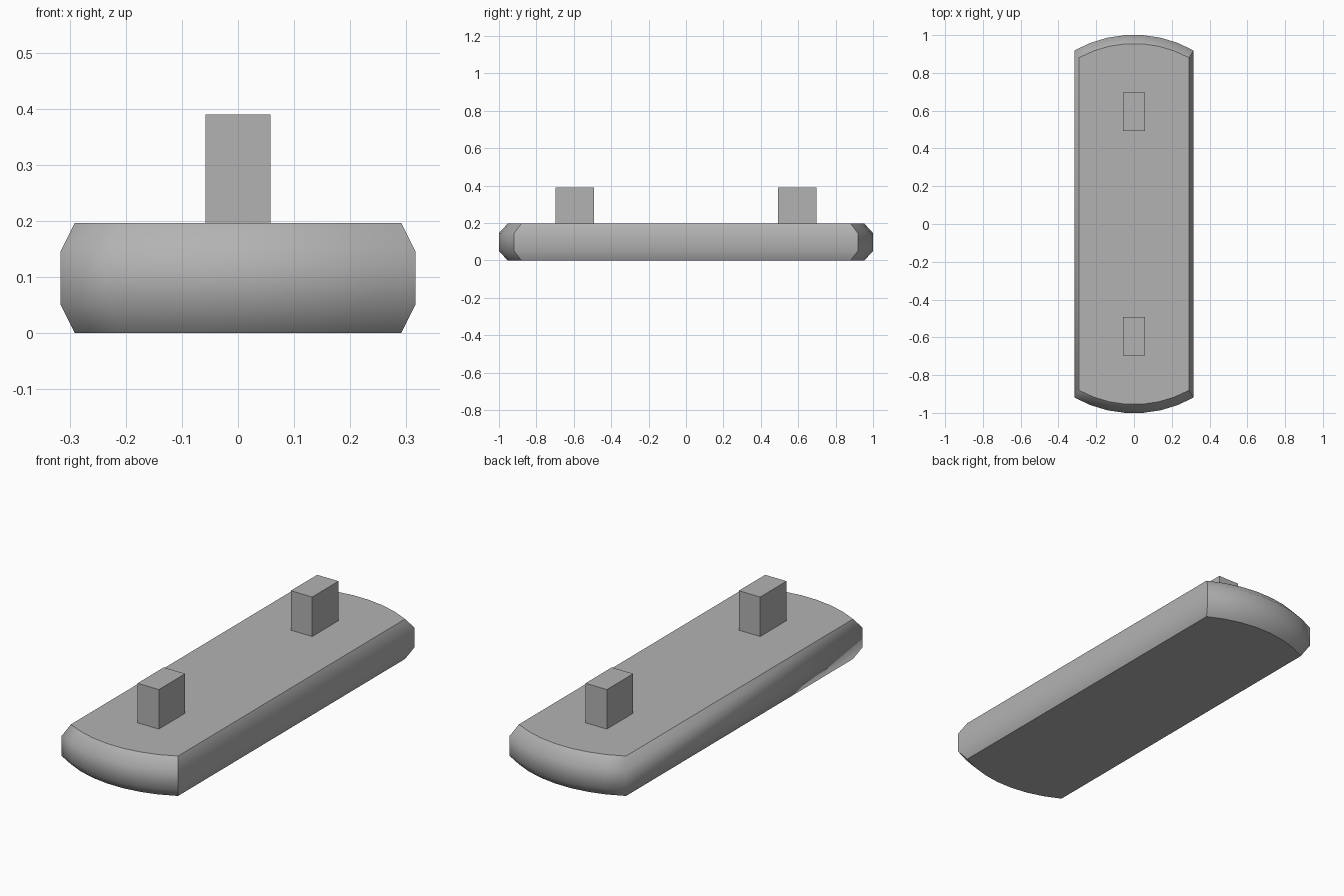
import bpy, bmesh, math

if "Cube" in bpy.data.objects:
    bpy.data.objects.remove(bpy.data.objects["Cube"])

grey = bpy.data.materials.new("dark_grey")
grey.diffuse_color = (0.45, 0.45, 0.45, 1)
grey.use_nodes = True
grey.node_tree.nodes["Principled BSDF"].inputs["Base Color"].default_value = grey.diffuse_color


def outline(half_w, y_corner, y_end, segs=7):
    # Rectangle with shallow arcs bulging at both ends
    sag = y_end - y_corner
    r = (half_w ** 2 + sag ** 2) / (2 * sag)
    a = math.asin(half_w / r)
    flat = r * (1 - math.cos(a / segs))  # keeps the middle facet at y_end
    arc = []
    for i in range(segs + 1):
        t = a - 2 * a * i / segs
        arc.append((r * math.sin(t), min(y_end, y_end - r + r * math.cos(t) + flat)))
    return arc + [(-x, -y) for x, y in arc]


def finish(bm, name):
    bmesh.ops.recalc_face_normals(bm, faces=bm.faces[:])
    me = bpy.data.meshes.new(name)
    bm.to_mesh(me)
    bm.free()
    me.materials.append(grey)
    ob = bpy.data.objects.new(name, me)
    bpy.context.collection.objects.link(ob)
    return ob


# Plate: stacked outlines with bevelled rims
inner, outer = outline(0.291, 0.879, 0.954), outline(0.316, 0.917, 1.0)
levels = [(inner, 0.0), (outer, 0.05), (outer, 0.146), (inner, 0.196)]
bm = bmesh.new()
rings = [[bm.verts.new((x, y, z)) for x, y in pts] for pts, z in levels]
n = len(inner)
for lo, hi in zip(rings, rings[1:]):
    for i in range(n):
        j = (i + 1) % n
        bm.faces.new((lo[i], lo[j], hi[j], hi[i]))
bm.faces.new(rings[0][::-1])
bm.faces.new(rings[-1])
plate = finish(bm, "plate")
bpy.context.view_layer.objects.active = plate
plate.select_set(True)
bpy.ops.object.shade_smooth_by_angle(angle=math.radians(45))

# The left corners of the plate blend smoothly, the right ones stay creased
for e in plate.data.edges:
    a, b = (plate.data.vertices[v].co for v in e.vertices)
    if max(a.x, b.x) < -0.28 and abs(a.z - b.z) > 0.01:
        e.use_edge_sharp = False

# Two upright pegs standing on the plate
for name, y in (("front_peg", -0.595), ("back_peg", 0.595)):
    bm = bmesh.new()
    bmesh.ops.create_cube(bm, size=1)
    bmesh.ops.scale(bm, vec=(0.116, 0.204, 0.2), verts=bm.verts)
    bmesh.ops.translate(bm, vec=(0, y, 0.29), verts=bm.verts)
    finish(bm, name)
